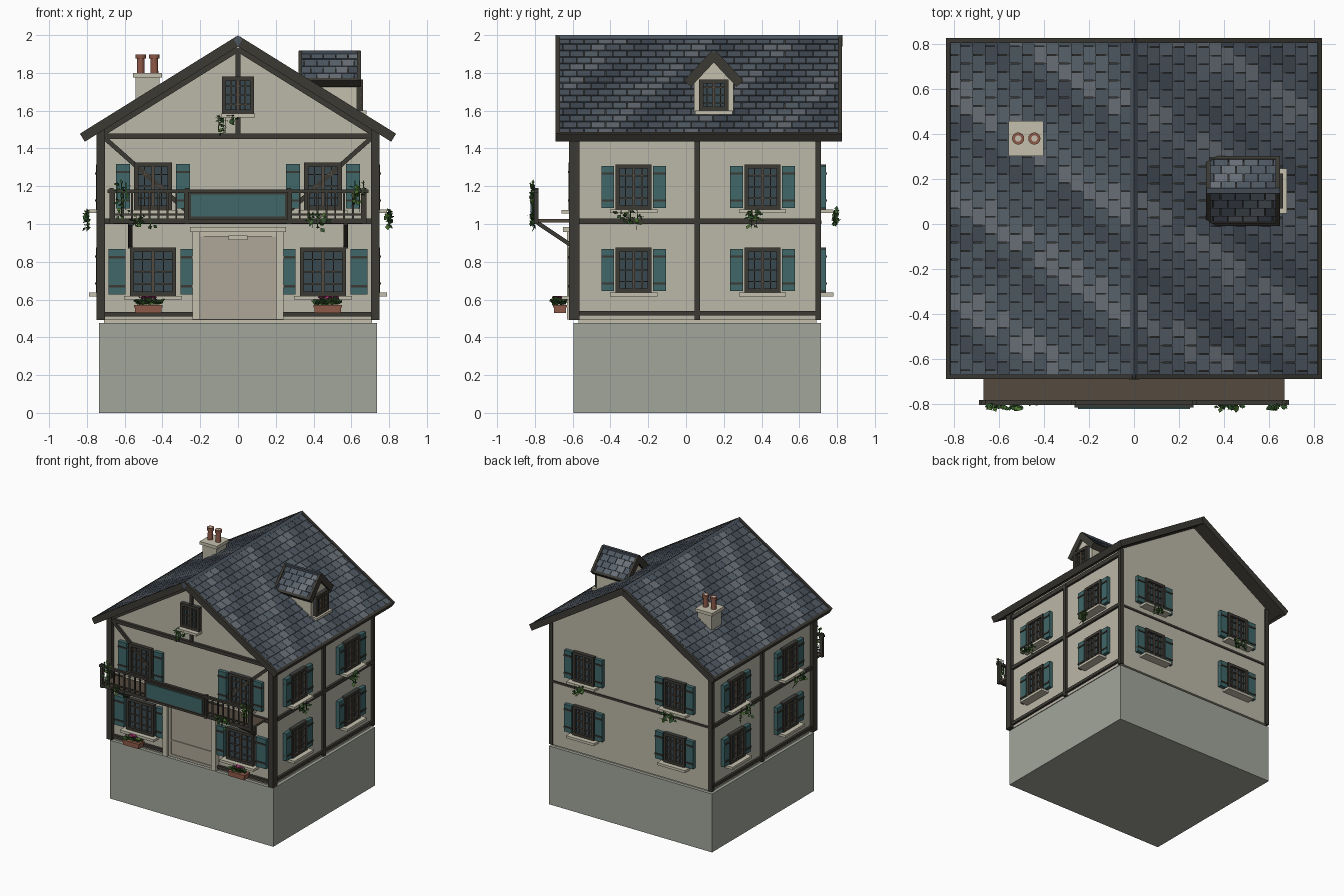
import bpy, bmesh, math, random
from mathutils import Matrix, Vector

if "Cube" in bpy.data.objects:
    bpy.data.objects.remove(bpy.data.objects["Cube"])

random.seed(4)
COL = {
    'wall': (.50, .48, .39), 'stone': (.36, .38, .33), 'trim': (.56, .53, .42),
    'timber': (.045, .042, .034), 'frame': (.09, .07, .05), 'glass': (.04, .065, .08),
    'teal': (.05, .135, .14), 'door': (.42, .39, .31), 'clay': (.27, .10, .065),
    'leaf': (.07, .17, .03), 'leaf2': (.03, .09, .025), 'bloom': (.45, .04, .2),
    'slate0': (.055, .07, .09), 'slate1': (.075, .095, .12),
    'slate2': (.10, .125, .15), 'slate3': (.14, .16, .185)}
MATS = {}
for k, c in COL.items():
    MATS[k] = bpy.data.materials.new(k)
    MATS[k].diffuse_color = (*c, 1)


class Part:
    """Collects primitives in one mesh, placed by matrix M."""
    def __init__(self, name, *mats, M=Matrix()):
        self.name, self.mats, self.M, self.bm = name, mats, M, bmesh.new()

    def paint(self, verts, mat):
        i = self.mats.index(mat) if mat else 0
        for f in {f for v in verts for f in v.link_faces}:
            f.material_index = i

    def box(self, x0, x1, y0, y1, z0, z1, mat=None, M=Matrix()):
        T = M @ Matrix.Translation(((x0+x1)/2, (y0+y1)/2, (z0+z1)/2)) @ Matrix.Diagonal((x1-x0, y1-y0, z1-z0, 1))
        v = bmesh.ops.create_cube(self.bm, size=1, matrix=T)['verts']
        self.paint(v, mat)
        return v

    def beam(self, p, q, w, mat=None):
        p, q = Vector(p), Vector(q)
        R = (q-p).to_track_quat('Z', 'Y').to_matrix().to_4x4()
        self.box(-w/2, w/2, -w/2, w/2, 0, (q-p).length, mat, Matrix.Translation(p) @ R)

    def cyl(self, x, y, z0, z1, r0, r1, mat=None):
        v = bmesh.ops.create_cone(self.bm, cap_ends=True, segments=16, radius1=r0, radius2=r1,
                                  depth=z1-z0, matrix=Matrix.Translation((x, y, (z0+z1)/2)))['verts']
        self.paint(v, mat)

    def prism(self, pts, vec, mat=None):
        f = self.bm.faces.new([self.bm.verts.new(p) for p in pts])
        new = [g for g in bmesh.ops.extrude_face_region(self.bm, geom=[f])['geom'] if isinstance(g, bmesh.types.BMVert)]
        bmesh.ops.translate(self.bm, verts=new, vec=vec)
        self.paint(new, mat)

    def leaf(self, p, d, size, mat):
        d = Vector(d).normalized()
        s = d.cross(Vector((random.uniform(-1, 1), random.uniform(-1, 1), 1.2))).normalized() * size * .42
        p = Vector(p)
        pts = [p, p + d*size*.45 + s, p + d*size, p + d*size*.45 - s]
        f = self.bm.faces.new([self.bm.verts.new(v) for v in pts])
        f.material_index = self.mats.index(mat)

    def done(self):
        if not self.name.startswith('vine'):
            bmesh.ops.recalc_face_normals(self.bm, faces=self.bm.faces)
        me = bpy.data.meshes.new(self.name)
        self.bm.to_mesh(me)
        self.bm.free()
        for m in self.mats:
            me.materials.append(MATS[m])
        o = bpy.data.objects.new(self.name, me)
        o.matrix_world = self.M
        bpy.context.collection.objects.link(o)
        return o


def face(x, y, z, turn):
    return Matrix.Translation((x, y, z)) @ Matrix.Rotation(math.radians(turn), 4, 'Z')


# Foundation, plinth and walls
p = Part('foundation', 'stone'); p.box(-.735, .735, -.595, .715, 0, .475); p.done()
p = Part('plinth', 'trim'); p.box(-.71, .71, -.57, .69, .475, .495); p.done()
p = Part('walls', 'wall')
p.prism([(-.72, -.59, .492), (.72, -.59, .492), (.72, -.59, 1.5), (0, -.59, 1.95), (-.72, -.59, 1.5)], (0, 1.3, 0))
p.done()

# Timber framing
p = Part('timber_frame', 'timber')
for s in (-1, 1):
    X = lambda a, b: sorted((s*a, s*b))
    p.box(*X(.705, .75), -.62, -.565, .492, 1.5)
    p.box(*X(.70, .735), .685, .716, .492, 1.5)
    p.box(*X(.71, .74), .045, .075, .492, 1.47)
    for z0, z1 in ((.515, .54), (1.0, 1.028), (1.44, 1.475)):
        p.box(*X(.71, .738), -.59, .70, z0, z1)
    p.box(*X(.24, .72), -.61, -.58, .51, .535)
    p.beam((s*.70, -.595, 1.45), (s*.26, -.595, 1.06), .024)
    p.beam((0, -.598, 1.925), (s*.735, -.598, 1.468), .028)
p.box(-.72, .72, -.61, -.58, 1.0, 1.03)
p.box(-.72, .72, -.612, -.58, 1.45, 1.478)
p.box(-.013, .013, -.608, -.58, 1.47, 1.93)
p.box(-.71, .71, .70, .717, 1.0, 1.018)
p.done()


def slope(name, top, out, half, length, rows, cols, trim):
    """Tiled roof plane running from a ridge centre in direction out."""
    u = Vector(out).normalized()
    h = Vector((u.x, u.y, 0)).normalized()
    n = (h * -u.z + Vector((0, 0, 1)) * h.dot(u)).normalized()
    v = n.cross(u)
    M = Matrix((u, v, n)).transposed().to_4x4()
    M.translation = top
    p = Part(name, 'slate0', 'slate1', 'slate2', 'slate3', 'timber', M=M)
    p.box(0, length, -half, half, -.028, 0, 'timber')
    for e in (-1, 1):
        a, b = sorted((e*half, e*(half-trim)))
        p.box(0, length+.006, a, b, -.034, .016, 'timber')
    p.box(length-trim*.6, length+.008, -half, half, -.034, .014, 'timber')
    du, dv = length/rows, 2*half/cols
    for r in range(rows):
        off = (r % 2) * dv/2
        for c in range(cols + r % 2):
            y0 = max(-half+.003, -half + c*dv - off)
            y1 = min(half-.003, -half + (c+1)*dv - off - .003)
            k = (c + r//2 + random.choice((0, 0, 0, 1))) % 6
            t = p.box(r*du, (r+1)*du, y0, y1, -.004, .004, 'slate%d' % (0, 1, 1, 2, 3, 1)[k])
            for w in t:
                if w.co.x > (r+.5)*du and w.co.z > 0:
                    w.co.z += .007
    return p.done()


# Main roof
for s, n in ((-1, 'left'), (1, 'right')):
    slope('roof_' + n, (0, .068, 1.98), (s*.82, 0, -.51), .758, .968, 15, 20, .022)
p = Part('roof_ridge', 'slate1', 'timber')
p.prism([(-.018, -.68, 1.98), (0, -.68, 2), (.018, -.68, 1.98), (0, -.68, 1.96)], (0, 1.5, 0), 'slate1')
for y in (-.692, .806):
    p.prism([(-.022, y, 1.975), (0, y, 2), (.022, y, 1.975), (0, y, 1.94)], (0, .022, 0), 'timber')
p.done()

# Dormer
p = Part('dormer', 'trim')
p.prism([(.36, .042, 1.5), (.36, .252, 1.5), (.36, .252, 1.77), (.36, .147, 1.885), (.36, .042, 1.77)], (.27, 0, 0))
p.done()
for s, n in ((-1, 'front'), (1, 'back')):
    slope('dormer_roof_' + n, (.485, .147, 1.905), (0, s*.145, -.155), .165, .205, 4, 5, .02)
p = Part('dormer_ridge', 'slate0'); p.box(.322, .648, .135, .159, 1.895, 1.918); p.done()

# Chimney with two pots
p = Part('chimney', 'wall', 'trim', 'clay')
p.box(-.542, -.416, .315, .445, 1.55, 1.78, 'wall')
p.box(-.557, -.402, .302, .458, 1.775, 1.80, 'trim')
for x in (-.515, -.443):
    p.cyl(x, .38, 1.80, 1.885, .021, .019, 'clay')
    p.cyl(x, .38, 1.875, 1.897, .027, .027, 'clay')
    p.cyl(x, .38, 1.897, 1.8975, .014, .014, 'trim')
p.done()


def window(name, M, w, h, shutter=0, gap=.008, sill=.03, reach=.07):
    p = Part(name, 'frame', 'glass', 'teal', 'trim', 'timber', M=M)
    a, t = w/2, .022
    p.box(-a, a, -.01, .01, 0, h, 'glass')
    for s in (-1, 1):
        x0, x1 = sorted((s*a, s*(a-t)))
        p.box(x0, x1, -.032, .01, 0, h, 'timber')
        if shutter:
            x0, x1 = sorted((s*(a+gap), s*(a+gap+shutter)))
            p.box(x0, x1, -.03, .005, .008, h-.008, 'teal')
            for z in (.2, .8):
                p.box(x0, x1, -.036, 0, h*z-.006, h*z+.006, 'timber')
    for z in (0, h-t):
        p.box(-a, a, -.032, .01, z, z+t, 'timber')
    p.box(-.007, .007, -.026, 0, 0, h, 'frame')
    for k in (1, 2, 3):
        p.box(-a, a, -.02, 0, h*k/4-.003, h*k/4+.003, 'frame')
    for s in (-1, 1):
        p.box(s*a*.45-.003, s*a*.45+.003, -.02, 0, 0, h, 'frame')
    p.box(-a-sill, a+sill, -reach, .01, -.02, 0, 'trim')
    p.done()


# Windows
for s, n in ((-1, 'left'), (1, 'right')):
    window('lower_window_' + n, face(s*.45, -.59, .62, 0), .245, .255, .09, .022)
    window('upper_window_' + n, face(s*.45, -.59, 1.075, 0), .2, .25, .075, .022)
    for fl, z in (('lower', .637), ('upper', 1.077)):
        for e, y in (('front', -.277), ('back', .405)):
            window(f'{n}_{fl}_window_{e}', face(s*.72, y, z, 90*s), .19, .238, .068)
        window(f'back_{fl}_window_{n}', face(s*.41, .71, z, 180), .19, .238, .068)
window('gable_window', face(0, -.59, 1.585, 0), .17, .195, 0, sill=.005)
window('dormer_window', face(.63, .147, 1.60, 90), .155, .165, 0, sill=.022, reach=.05)

# Doorway
p = Part('doorway', 'trim', 'door')
p.box(-.2, .2, -.6, -.58, .495, .96, 'door')
for s in (-1, 1):
    p.box(*sorted((s*.2, s*.24)), -.63, -.58, .495, .96, 'trim')
    p.box(*sorted((s*.18, s*.2)), -.606, -.58, .495, .94, 'door')
p.box(-.2, .2, -.606, -.58, .495, .515, 'door')
p.box(-.2, .2, -.606, -.58, .62, .632, 'door')
p.box(-.2, .2, -.61, -.58, .935, .96, 'trim')
p.box(-.255, .255, -.65, -.58, .957, .985, 'trim')
p.box(-.05, .05, -.62, -.58, .915, .94, 'trim')
p.done()

# Balcony deck, railing, blank panel and brackets
p = Part('balcony', 'timber', 'frame', 'teal')
p.box(-.67, .67, -.80, -.59, 1.008, 1.026, 'frame')
p.box(-.68, .68, -.802, -.785, 1.003, 1.03, 'timber')
p.box(-.69, .69, -.805, -.782, 1.165, 1.182, 'timber')
p.box(-.68, .68, -.798, -.788, 1.045, 1.055, 'timber')
for s in (-1, 1):
    for k in range(9):
        x = s*(.28 + .047*k)
        p.box(x-.005, x+.005, -.798, -.788, 1.02, 1.17, 'timber')
    for x in (s*.27, s*.67):
        p.box(x-.011, x+.011, -.805, -.782, 1.0, 1.19, 'timber')
    p.box(s*.57-.012, s*.57+.012, -.615, -.59, .87, 1.01, 'timber')
    p.beam((s*.57, -.605, .885), (s*.57, -.785, 1.005), .022, 'timber')
p.box(-.265, .265, -.815, -.79, 1.025, 1.17, 'timber')
p.box(-.25, .25, -.822, -.80, 1.04, 1.155, 'teal')
p.done()

# Planters with foliage and blooms
for s, n in ((-1, 'left'), (1, 'right')):
    p = Part('planter_' + n, 'clay', 'leaf', 'leaf2', 'bloom')
    cx = s*.475
    p.box(cx-.07, cx+.07, -.70, -.635, .53, .565, 'clay')
    p.box(cx-.075, cx+.075, -.705, -.63, .558, .572, 'clay')
    for i in range(60):
        a = random.uniform(0, math.tau)
        p.leaf((cx+random.uniform(-.06, .06), -.67, .575), (math.cos(a), math.sin(a)*.8, random.uniform(.2, .9)),
               random.uniform(.03, .065), random.choice(('leaf', 'leaf2')))
    for i in range(26):
        a = random.uniform(0, math.tau)
        p.leaf((cx+random.uniform(-.045, .045), -.67+random.uniform(-.02, .02), .605),
               (math.cos(a), math.sin(a), .7), .026, 'bloom')
    p.done()


def vine(name, M, w, h, n=34):
    """Loose strands of leaves hanging below the placement point."""
    p = Part('vine_' + name, 'leaf', 'leaf2', M=M)
    strands = [(random.uniform(-w/2, w/2), random.uniform(.4, 1)*h) for _ in range(4)]
    for x, l in strands:
        p.beam((x, -.006, 0), (x*1.1, -.006, -l), .004, 'leaf2')
    for i in range(n):
        x, l = random.choice(strands)
        p.leaf((x+random.uniform(-.018, .018), random.uniform(-.016, 0), -l*random.random()),
               (random.uniform(-1, 1), random.uniform(-.5, .1), random.uniform(-1, .3)),
               random.uniform(.018, .034), random.choice(('leaf', 'leaf2')))
    p.done()


vine('rail_left', face(-.62, -.80, 1.22, 0), .09, .2)
vine('rail_right', face(.65, -.80, 1.23, 0), .08, .2)
vine('deck_left', face(-.49, -.80, 1.05, 0), .1, .08, 20)
vine('deck_right', face(.41, -.80, 1.06, 0), .15, .1)
vine('gable', face(-.05, -.645, 1.58, 0), .1, .11)
for s, n in ((-1, 'left'), (1, 'right')):
    vine(n + '_front', face(s*.79, -.31, 1.075, 90*s), .13, .08)
    vine(n + '_back', face(s*.79, .37, 1.075, 90*s), .16, .1)
    vine('back_' + n, face(s*.41, .78, 1.075, 180), .13, .09)

for m in bpy.data.materials:
    if m.users and not m.is_grease_pencil:
        m.use_nodes = True
        m.node_tree.nodes["Principled BSDF"].inputs["Base Color"].default_value = m.diffuse_color
